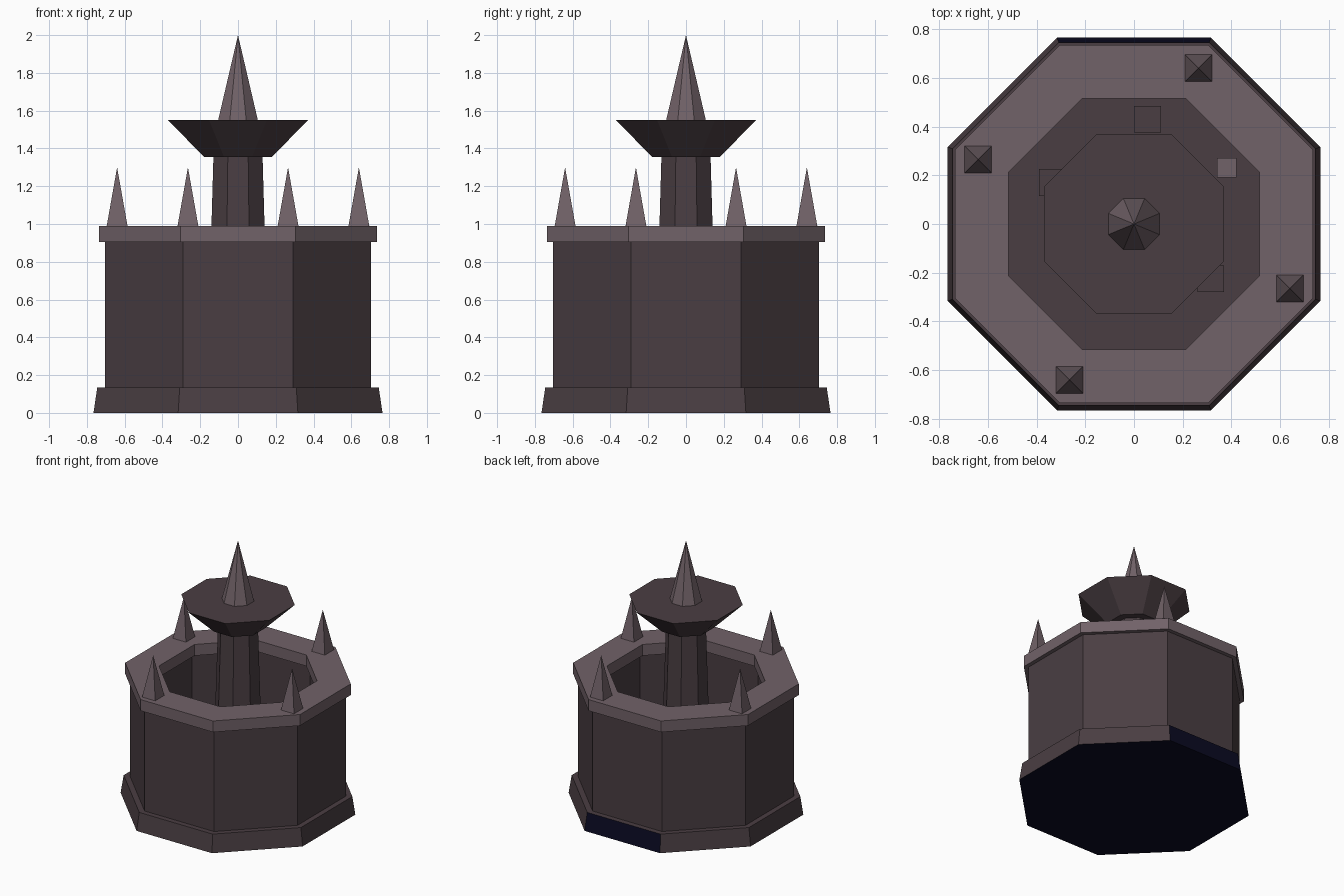
import bpy, bmesh, math
from mathutils import Vector

default = bpy.data.objects.get("Cube")
if default:
    bpy.data.objects.remove(default, do_unlink=True)


def material(name, rgb):
    m = bpy.data.materials.new(name)
    m.use_nodes = True
    m.diffuse_color = (*rgb, 1)
    bsdf = m.node_tree.nodes["Principled BSDF"]
    bsdf.inputs["Base Color"].default_value = (*rgb, 1)
    bsdf.inputs["Roughness"].default_value = 0.9
    return m


dark_stone = material("dark stone", (0.068, 0.048, 0.055))
light_stone = material("light stone", (0.165, 0.122, 0.138))
navy = material("deep navy", (0.003, 0.003, 0.016))


def finish(bm, name, mats, location=(0, 0, 0)):
    bmesh.ops.remove_doubles(bm, verts=bm.verts, dist=1e-5)
    bmesh.ops.recalc_face_normals(bm, faces=bm.faces)
    mesh = bpy.data.meshes.new(name)
    bm.to_mesh(mesh)
    bm.free()
    for m in mats:
        mesh.materials.append(m)
    obj = bpy.data.objects.new(name, mesh)
    obj.location = location
    bpy.context.collection.objects.link(obj)
    return obj


def prism(name, mats, profile, sides=8, ring=False, location=(0, 0, 0)):
    """Sweep (apothem, z) points round z; flats face the axes."""
    bm = bmesh.new()
    loops = []
    for apothem, z in profile:
        r = apothem / math.cos(math.pi / sides)
        angles = [(i + 0.5) * math.tau / sides for i in range(sides)]
        loops.append([bm.verts.new((r * math.cos(a), r * math.sin(a), z))
                      for a in angles])
    pairs = list(zip(loops, loops[1:]))
    if ring:
        pairs.append((loops[-1], loops[0]))
    else:
        bm.faces.new(loops[0])
        if profile[-1][0] > 0:
            bm.faces.new(loops[-1])
    for low, high in pairs:
        for i in range(sides):
            j = (i + 1) % sides
            if high[i].co.xy.length < 1e-6:
                bm.faces.new((low[i], low[j], high[i]))
            else:
                bm.faces.new((low[i], low[j], high[j], high[i]))
    return finish(bm, name, mats, location)


# Flared plinth: underside and back face are navy
plinth = prism("plinth", [dark_stone, navy], [(0.765, 0), (0.745, 0.135)])
for face in plinth.data.polygons:
    if face.normal.z < -0.9 or face.normal.y > 0.9:
        face.material_index = 1

# Hollow basin wall and its overhanging rim
FLOOR, RIM_LOW, RIM_TOP = 0.135, 0.905, 0.99
prism("basin_wall", [dark_stone],
      [(0.705, FLOOR), (0.705, RIM_LOW), (0.545, RIM_LOW), (0.545, FLOOR)], ring=True)
prism("basin_rim", [light_stone],
      [(0.735, RIM_LOW), (0.735, RIM_TOP), (0.515, RIM_TOP), (0.515, RIM_LOW)], ring=True)

# Central column, bowl and finial
prism("column", [dark_stone], [(0.165, FLOOR), (0.13, 1.36)])
prism("bowl", [dark_stone], [(0.18, 1.355), (0.37, 1.55)])
prism("finial", [light_stone], [(0.105, 1.55), (0, 2.0)])

# Four spikes, repeated every quarter turn
for k in range(4):
    a = k * math.pi / 2
    x = 0.265 * math.cos(a) - 0.64 * math.sin(a)
    y = 0.265 * math.sin(a) + 0.64 * math.cos(a)
    prism("rim_spike_%d" % (k + 1), [light_stone],
          [(0.055, 0), (0, 0.31)], sides=4, location=(x, y, RIM_TOP))

# Loose blocks on the basin floor
blocks = [(0.055, 0.43, 0.11, dark_stone), (-0.335, 0.17, 0.11, dark_stone),
          (0.315, -0.225, 0.11, dark_stone), (0.38, 0.23, 0.08, light_stone)]
for k, (x, y, size, mat) in enumerate(blocks):
    prism("floor_block_%d" % (k + 1), [mat],
          [(size / 2, 0), (size / 2, size)], sides=4, location=(x, y, FLOOR))
